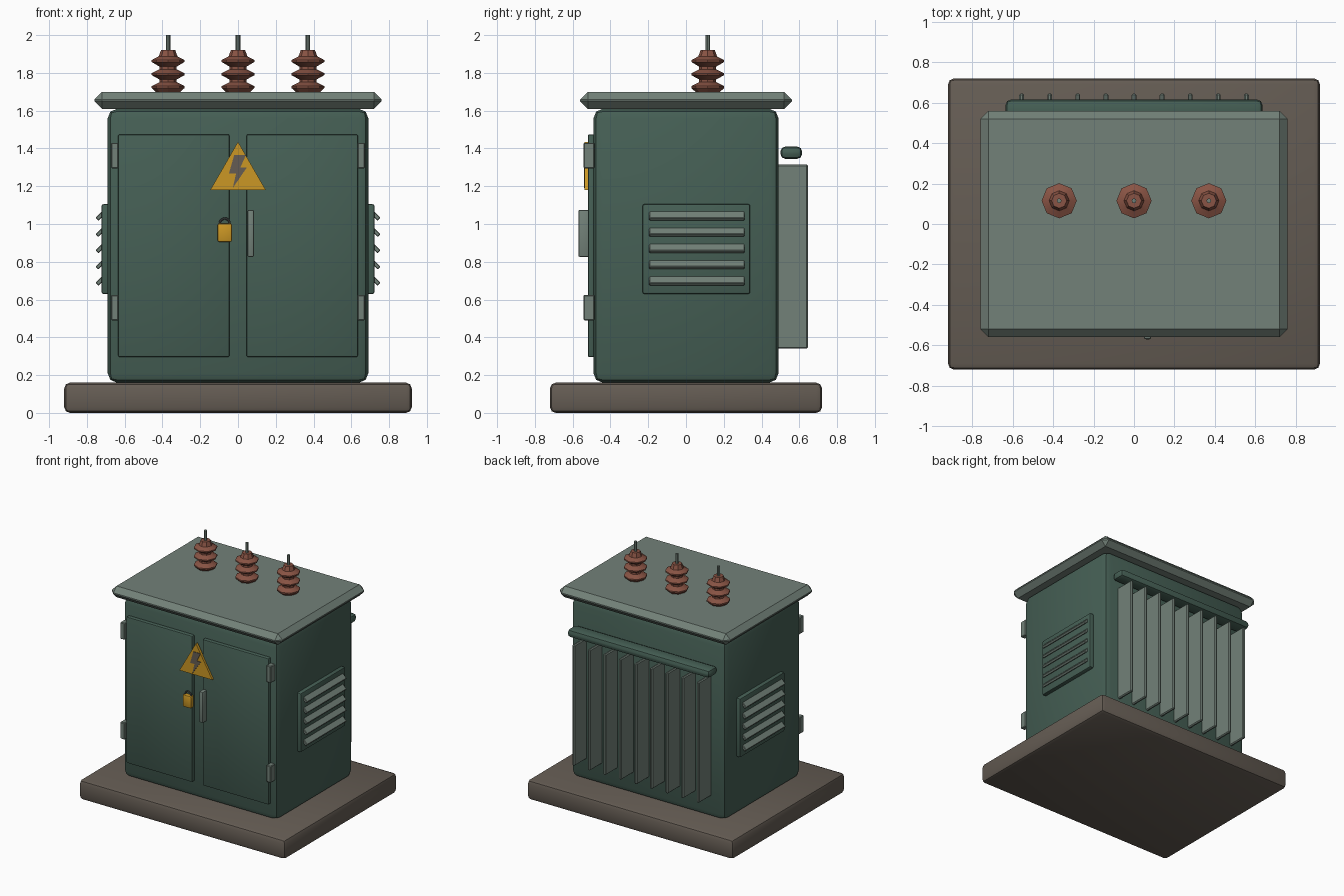
import bpy, bmesh
from math import radians
from mathutils import Matrix

if "Cube" in bpy.data.objects:
    bpy.data.objects.remove(bpy.data.objects["Cube"], do_unlink=True)


def material(name, rgb):
    m = bpy.data.materials.new(name)
    m.use_nodes = True
    m.diffuse_color = (*rgb, 1)
    m.node_tree.nodes["Principled BSDF"].inputs["Base Color"].default_value = (*rgb, 1)
    return m


GREEN = material("green paint", (0.06, 0.115, 0.09))
GREY = material("light grey metal", (0.17, 0.22, 0.19))
BASE = material("brown concrete", (0.13, 0.108, 0.088))
CLAY = material("red brown ceramic", (0.25, 0.088, 0.058))
YELLOW = material("warning yellow", (0.6, 0.31, 0.018))
STEEL = material("dark steel", (0.09, 0.1, 0.1))


def finish(name, bm, mat, smooth=30):
    bmesh.ops.recalc_face_normals(bm, faces=bm.faces)
    mesh = bpy.data.meshes.new(name)
    bm.to_mesh(mesh)
    bm.free()
    mesh.materials.append(mat)
    ob = bpy.data.objects.new(name, mesh)
    bpy.context.collection.objects.link(ob)
    bpy.ops.object.select_all(action="DESELECT")
    ob.select_set(True)
    bpy.context.view_layer.objects.active = ob
    if smooth:
        bpy.ops.object.shade_smooth_by_angle(angle=radians(smooth))
    return ob


def box(name, x, y, z, mat, bevel=0.0, segments=2, tilt=0, smooth=30):
    """Bevelled box from (min, max) ranges, tilted about its own y axis."""
    bm = bmesh.new()
    bmesh.ops.create_cube(bm, size=1)
    size = [r[1] - r[0] for r in (x, y, z)]
    centre = [(r[0] + r[1]) / 2 for r in (x, y, z)]
    bmesh.ops.scale(bm, vec=size, verts=bm.verts)
    if bevel:
        bmesh.ops.bevel(bm, geom=bm.edges[:], offset=bevel, segments=segments,
                        profile=0.5, affect="EDGES")
    bm.transform(Matrix.Translation(centre) @ Matrix.Rotation(radians(tilt), 4, "Y"))
    return finish(name, bm, mat, smooth)


def plate(name, points, y_back, y_front, mat):
    """Flat outline in x and z, extruded along y."""
    bm = bmesh.new()
    face = bm.faces.new([bm.verts.new((x, y_back, z)) for x, z in points])
    new = bmesh.ops.extrude_face_region(bm, geom=[face])["geom"]
    moved = [v for v in new if isinstance(v, bmesh.types.BMVert)]
    bmesh.ops.translate(bm, vec=(0, y_front - y_back, 0), verts=moved)
    return finish(name, bm, mat, 0)


def lathe(name, profile, x, y, mat, sides):
    """Turned part from (radius, height) points."""
    bm = bmesh.new()
    rings = []
    for r, z in profile:
        ring = bmesh.ops.create_circle(bm, segments=sides, radius=r,
                                       matrix=Matrix.Translation((x, y, z)))
        rings.append(ring["verts"])
    for a, b in zip(rings, rings[1:]):
        for i in range(sides):
            j = (i + 1) % sides
            bm.faces.new((a[i], a[j], b[j], b[i]))
    bm.faces.new(rings[0])
    bm.faces.new(rings[-1])
    return finish(name, bm, mat)


# Plinth, cabinet and roof
box("plinth", (-0.92, 0.92), (-0.72, 0.72), (0, 0.16), BASE, 0.03)
box("cabinet", (-0.69, 0.69), (-0.49, 0.49), (0.16, 1.61), GREEN, 0.05)
box("roof", (-0.76, 0.76), (-0.56, 0.56), (1.61, 1.7), GREY, 0.04, 1, smooth=0)

# Doors, hinges and side vents, mirrored left and right
for side, label in ((1, "left"), (-1, "right")):
    def span(a, b):
        return tuple(sorted((side * a, side * b)))

    box(label + "_door", span(0.045, 0.635), (-0.52, -0.48), (0.295, 1.475), GREEN, 0.01)
    for z, level in ((0.49, "lower"), (1.295, "upper")):
        box(f"{label}_{level}_hinge", span(0.632, 0.672), (-0.542, -0.485),
            (z, z + 0.135), GREY, 0.005, 1)
    box(label + "_vent_frame", span(0.67, 0.722), (-0.23, 0.34), (0.63, 1.105), GREEN, 0.01)
    for i in range(5):
        z = 0.7 + i * 0.086
        box(f"{label}_vent_slat_{i + 1}", span(0.7, 0.755), (-0.195, 0.31),
            (z - 0.011, z + 0.011), GREY, 0.004, 1, tilt=side * 45)

# Door handle
box("handle", (0.05, 0.085), (-0.57, -0.51), (0.825, 1.075), GREY, 0.009)

# Warning sign with lightning bolt
plate("warning_sign", [(-0.147, 1.18), (0.147, 1.18), (0, 1.435)], -0.515, -0.537, YELLOW)
bolt = [(-0.02, 1.365), (0.042, 1.365), (0.012, 1.298), (0.046, 1.298),
        (-0.028, 1.19), (-0.01, 1.268), (-0.048, 1.268)]
plate("lightning_bolt", bolt, -0.535, -0.541, BASE)

# Padlock
box("padlock_body", (-0.108, -0.032), (-0.555, -0.515), (0.905, 1.003), YELLOW, 0.009)
bpy.ops.mesh.primitive_torus_add(major_radius=0.026, minor_radius=0.006, major_segments=20,
                                 minor_segments=8, location=(-0.07, -0.535, 1.003),
                                 rotation=(radians(90), 0, 0))
shackle = bpy.context.object
shackle.name = "padlock_shackle"
shackle.data.materials.append(STEEL)
bpy.ops.object.shade_smooth_by_angle()

# Cooling fins and header pipe on the back
for i in range(9):
    x = (i - 4) * 0.139
    box(f"cooling_fin_{i + 1}", (x - 0.012, x + 0.012), (0.48, 0.645), (0.34, 1.315),
        GREY, 0.007, 1)
box("header_pipe", (-0.635, 0.635), (0.5, 0.615), (1.345, 1.41), GREEN, 0.026)

# Ceramic insulators with terminal rods
profile = [(0.06, 1.695)]
for z in (1.725, 1.793, 1.863):
    profile += [(0.087, z - 0.005), (0.087, z + 0.005), (0.045, z + 0.026), (0.045, z + 0.04)]
profile[-2:] = [(0.05, 1.887), (0.037, 1.922)]
for i, x in enumerate((-0.37, 0, 0.37)):
    lathe(f"insulator_{i + 1}", profile, x, 0.115, CLAY, 8)
    lathe(f"terminal_rod_{i + 1}", [(0.012, 1.9), (0.012, 2.0)], x, 0.115, GREY, 8)
